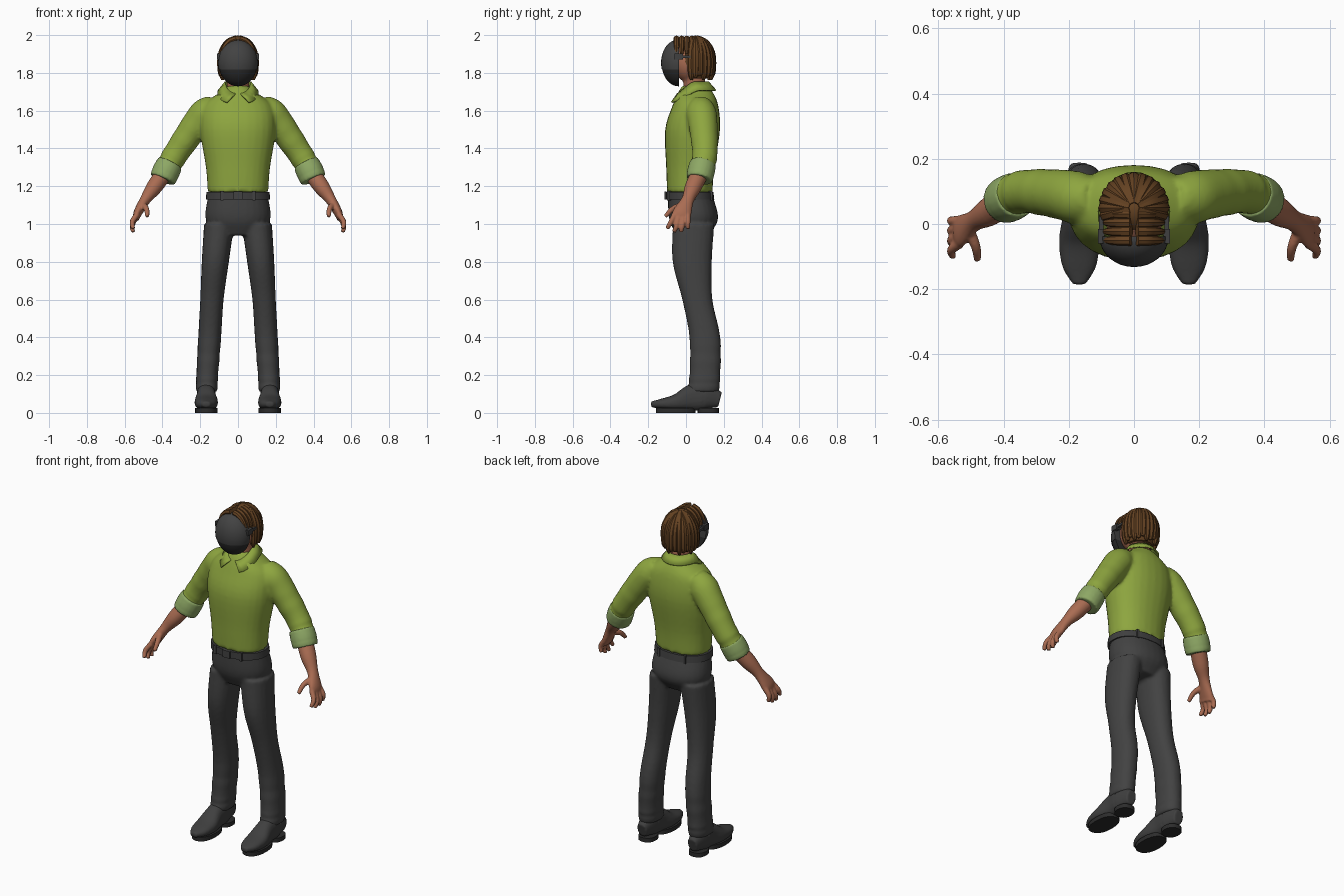
import bpy, bmesh, math
from math import sin, cos, pi
from mathutils import Vector, Matrix

cube = bpy.data.objects.get("Cube")
if cube:
    bpy.data.objects.remove(cube)


def material(name, red, green, blue):
    mat = bpy.data.materials.new(name)
    mat.use_nodes = True
    mat.diffuse_color = (red, green, blue, 1)
    shader = mat.node_tree.nodes["Principled BSDF"]
    shader.inputs["Base Color"].default_value = mat.diffuse_color
    shader.inputs["Roughness"].default_value = 0.8
    return mat


GREEN = material("shirt green", .27, .38, .05)
CUFF = material("cuff pale green", .27, .39, .13)
TROUSER = material("trouser grey", .055, .055, .055)
SHOE = material("shoe grey", .05, .05, .05)
BLACK = material("sole black", .025, .025, .025)
SKIN = material("skin", .4, .15, .085)
HAIR = material("hair brown", .13, .055, .016)


def spline(rings, steps):
    """Smooth in-between rings through a few given ones."""
    pts = [Vector(ring) for ring in rings]
    pts = [pts[0] * 2 - pts[1]] + pts + [pts[-1] * 2 - pts[-2]]
    for a, b, c, d in zip(pts, pts[1:], pts[2:], pts[3:]):
        for step in range(steps):
            t = step / steps
            yield (b + (c - a) * (t / 2) + (a * 2 - b * 5 + c * 4 - d) * (t * t / 2)
                   + (b * 3 - a - c * 3 + d) * (t ** 3 / 2))
    yield pts[-2]


def loft(bm, rings, sides=20, power=2.0, flat=False, both=False, fold=0.0, steps=5):
    """Skin rings of x, y, z, radius (or two radii); fold wrinkles the far half."""
    rings = list(spline(rings, steps))
    last = len(rings) - 1
    for mirror in ((1, -1) if both else (1,)):
        loops = []
        for i, ring in enumerate(rings):
            before, after = rings[max(i - 1, 0)], rings[min(i + 1, last)]
            along = Vector((0, 0, 1)) if flat else Vector(after[:3]) - Vector(before[:3])
            turn = Vector((0, 0, 1 if along.z >= 0 else -1)).rotation_difference(along)
            crease = 1 + fold * sin(i * 2.5) * max(0, 2 * i / last - 1)
            loop = []
            for k in range(sides):
                c, s = cos(2 * pi * k / sides), sin(2 * pi * k / sides)
                offset = turn @ Vector((ring[3] * math.copysign(abs(c) ** (2 / power), c),
                                        ring[-1] * math.copysign(abs(s) ** (2 / power), s), 0))
                point = Vector(ring[:3]) + offset * crease
                loop.append(bm.verts.new((point.x * mirror, point.y, point.z)))
            loops.append(loop)
        for low, high in zip(loops, loops[1:]):
            for k in range(sides):
                bm.faces.new((low[k - 1], low[k], high[k], high[k - 1]))
        bm.faces.new(loops[0])
        bm.faces.new(loops[-1])


def trunk(*rows):
    """Rows of height, half width, front and back become centred rings."""
    return [(0, (front + back) / 2, z, wide, (back - front) / 2) for z, wide, front, back in rows]


def box(bm, centre, size):
    bmesh.ops.create_cube(bm, size=1, matrix=Matrix.Translation(centre)
                          @ Matrix.Diagonal((*size, 1)))


def ball(bm, centre, radii):
    bmesh.ops.create_uvsphere(bm, u_segments=32, v_segments=20, radius=1,
                              matrix=Matrix.Translation(centre) @ Matrix.Diagonal((*radii, 1)))


def cut(bm, point, normal):
    """Remove the side the normal points to and close the hole."""
    bmesh.ops.bisect_plane(bm, geom=bm.verts[:] + bm.edges[:] + bm.faces[:],
                           plane_co=point, plane_no=normal, clear_outer=True)
    bmesh.ops.holes_fill(bm, edges=[edge for edge in bm.edges if edge.is_boundary])


def finish(name, bm, mat, voxel=0.0):
    """Make the object; a voxel size welds overlapping pieces into one skin."""
    bmesh.ops.recalc_face_normals(bm, faces=bm.faces)
    mesh = bpy.data.meshes.new(name)
    bm.to_mesh(mesh)
    bm.free()
    mesh.materials.append(mat)
    obj = bpy.data.objects.new(name, mesh)
    bpy.context.collection.objects.link(obj)
    bpy.ops.object.select_all(action='DESELECT')
    bpy.context.view_layer.objects.active = obj
    obj.select_set(True)
    bpy.ops.object.shade_smooth_by_angle(angle=math.radians(40))
    if voxel:
        weld = obj.modifiers.new("weld", 'REMESH')
        weld.mode, weld.voxel_size, weld.use_smooth_shade = 'VOXEL', voxel, True
        obj.modifiers.new("relax", 'SMOOTH').iterations = 4
    return obj


# Shirt: torso and sleeves welded together
bm = bmesh.new()
loft(bm, trunk((1.17, .16, -.1, .14), (1.3, .17, -.105, .15), (1.5, .2, -.11, .18),
               (1.63, .18, -.07, .17), (1.7, .09, -.04, .14), (1.73, .06, -.02, .11)),
     sides=28, power=2.2, flat=True)
loft(bm, [(.12, .08, 1.63, .06), (.17, .08, 1.59, .08), (.22, .09, 1.53, .077),
          (.33, .1, 1.37, .067), (.39, .08, 1.27, .064)], both=True, fold=.06)
finish("shirt", bm, GREEN, voxel=.01)

# Rolled cuffs
bm = bmesh.new()
loft(bm, [(.36, .09, 1.32, .07), (.38, .08, 1.28, .073), (.4, .07, 1.235, .07)],
     both=True, fold=.03)
finish("rolled_cuffs", bm, CUFF, voxel=.007)

# Collar: a folded strip that swings wide and low at the front
bm = bmesh.new()
for mirror in (1, -1):
    strip = []
    for k in range(13):
        u = .2 + (pi - .2) * k / 12
        wide = u + .4 * (1 - u / pi)
        drop = .065 * max(0, cos(u))
        strip.append([bm.verts.new(co) for co in (
            (mirror * .07 * sin(u), .035 - .085 * cos(u), 1.755 - drop),
            (mirror * .11 * sin(wide), .03 - .13 * cos(wide), 1.71 - drop))])
    for (a, b), (c, d) in zip(strip, strip[1:]):
        bm.faces.new((a, b, d, c))
bmesh.ops.remove_doubles(bm, verts=bm.verts, dist=.001)
finish("collar", bm, GREEN).modifiers.new("cloth", 'SOLIDIFY').thickness = .008

# Forearms and hands, fingers fanned by a rule
bm = bmesh.new()
loft(bm, [(.37, .09, 1.3, .045, .045), (.44, .04, 1.2, .043, .045), (.49, .01, 1.13, .029, .033),
          (.53, -.02, 1.06, .023, .05), (.54, -.03, 1.025, .015, .045)], both=True)
for finger in range(4):
    f = finger / 3
    tip = .975 - .02 * sin(pi * f)
    loft(bm, [(.535, .07 * f - .06, 1.05, .016), (.56, .09 * f - .08, tip + .035, .014),
              (.555, .11 * f - .1, tip, .011)], sides=12, both=True)
loft(bm, [(.505, -.02, 1.1, .018), (.485, -.07, 1.08, .015), (.48, -.11, 1.04, .011)],
     sides=12, both=True)
finish("forearms_and_hands", bm, SKIN, voxel=.005)

# Trousers: hips and legs welded together
bm = bmesh.new()
loft(bm, trunk((1.17, .155, -.095, .135), (1.03, .172, -.09, .17), (.94, .12, -.05, .12)),
     sides=28, power=2.2, flat=True)
loft(bm, [(.1, .04, 1, .08, .11), (.12, .033, .8, .072, .104), (.138, .06, .6, .062, .08),
          (.15, .1, .4, .061, .082), (.163, .1, .2, .058, .082), (.166, .09, .11, .057, .086)],
     power=2.2, flat=True, both=True, fold=.05)
finish("trousers", bm, TROUSER, voxel=.009)

# Belt with buckle and loops
bm = bmesh.new()
loft(bm, trunk((1.13, .17, -.106, .15), (1.17, .167, -.106, .145)), sides=32, power=2.2, flat=True)
finish("belt", bm, SHOE)
bm = bmesh.new()
box(bm, (0, -.108, 1.15), (.045, .012, .042))
for x in (-.085, .085):
    for y in (-.09, .13):
        box(bm, (x, y, 1.15), (.014, .02, .05))
finish("belt_buckle_and_loops", bm, TROUSER)

# Shoes: y, top and half width from heel to toe, the bottom curling up at both ends
bm = bmesh.new()
shoe = ((.18, .11, .03), (.1, .16, .05), (.03, .15, .05), (-.05, .1, .062),
        (-.13, .075, .052), (-.185, .06, .02))
bottoms = [.01 + .6 * y * y for y, top, wide in shoe]
loft(bm, [(.168, y, (low + top) / 2, wide, (top - low) / 2)
          for low, (y, top, wide) in zip(bottoms, shoe)], power=2.4, both=True)
finish("shoes", bm, SHOE, voxel=.006)

# Heels and soles
bm = bmesh.new()
for y, wide, length in ((.118, .05, .056), (-.055, .06, .105)):
    loft(bm, [(.168, y, z, wide, length) for z in (0, .025)], power=2.3, flat=True, both=True, steps=1)
finish("heels_and_soles", bm, BLACK)

# Head and neck
bm = bmesh.new()
ball(bm, (0, .025, 1.86), (.09, .1, .112))
loft(bm, [(0, .05, 1.67, .06), (0, .04, 1.8, .058)])
finish("head_and_neck", bm, SKIN, voxel=.008)

# Face mask: upper shell over a slightly smaller lower shell
for name, mat, keep, scale in (("mask_upper", TROUSER, 1, 1), ("mask_lower", BLACK, -1, .975)):
    bm = bmesh.new()
    ball(bm, (0, -.04, 1.853), (.106 * scale, .092 * scale, .124))
    cut(bm, (0, -.038, 0), (0, 1, 0))
    cut(bm, (0, 0, 1.818), (0, 0, -keep))
    finish(name, bm, mat)

# Mask clips at the temples
bm = bmesh.new()
for x in (-.1, .1):
    box(bm, (x, -.038, 1.886), (.02, .045, .032))
    box(bm, (x, 0, 1.886), (.014, .05, .014))
finish("mask_clips", bm, SHOE)

# Hair: a cap cut along the hairline, with locks falling from the crown
bm = bmesh.new()
ball(bm, (0, .045, 1.86), (.1, .095, .135))
cut(bm, (0, 0, 1.85), (0, -.9, -.4))
cut(bm, (0, 0, 1.77), (0, 0, -1))
for lock in range(15):
    u = pi * (lock / 12 - .08)
    path = [(.09 * sin(p), 1.865 + .115 * cos(p), .02) for p in (.1, .6, 1.1, pi / 2)]
    path += [(.088, 1.8, .018), (.084, 1.762 + .012 * (lock % 3), .007)]
    loft(bm, [(r * cos(u), .05 + r * sin(u), z, thick) for r, z, thick in path], sides=8)
# Fringe locks swept sideways over the brow
for lock in range(4):
    y = .027 * lock - .05
    loft(bm, [(.09 * sin(p), y, 1.87 + .112 * cos(p), .017 - .009 * p * p / 2)
              for p in (.1, .5, .9, 1.3)], sides=8, both=True)
finish("hair", bm, HAIR)
